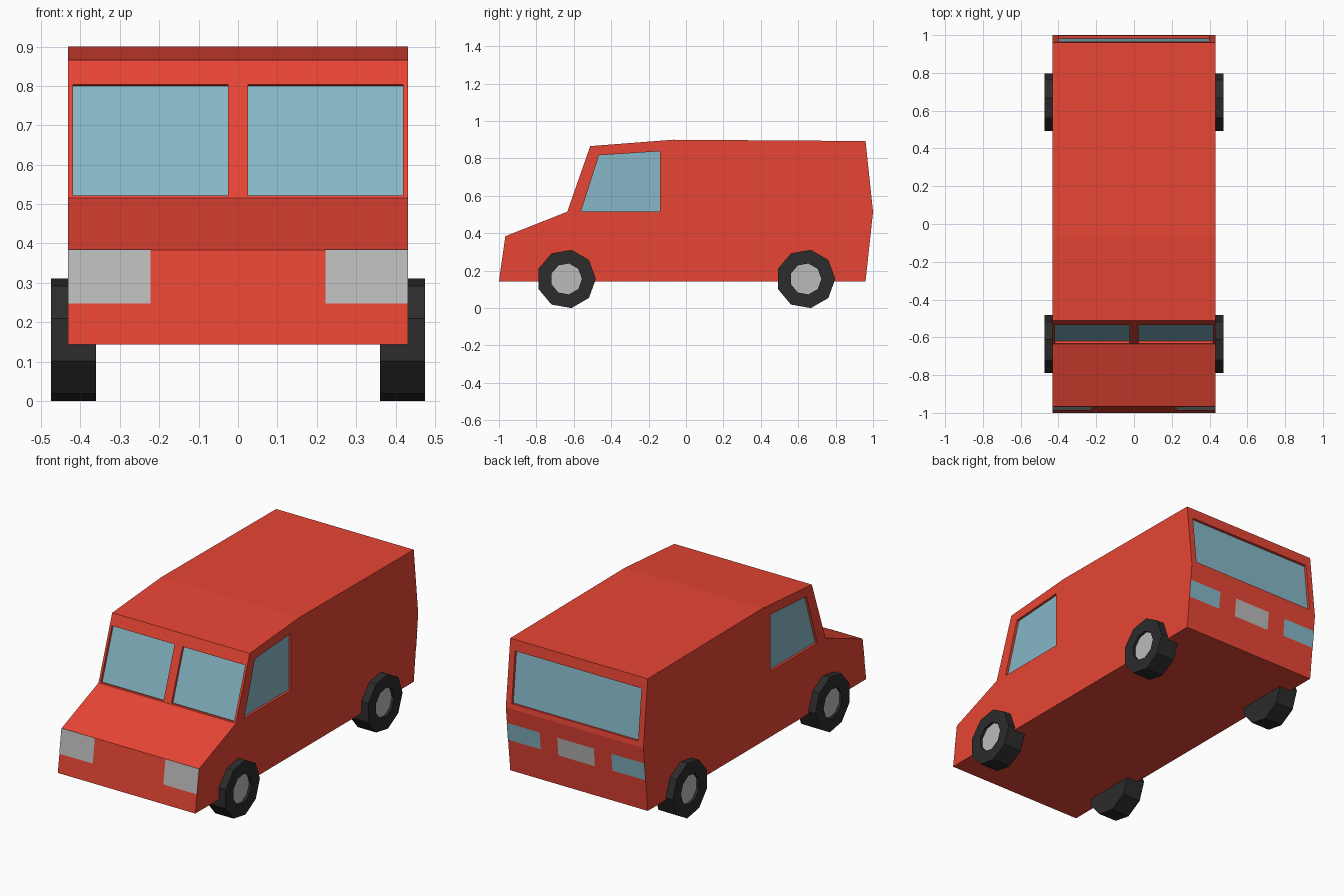
import bpy, bmesh, math
from mathutils import Vector

if "Cube" in bpy.data.objects:
    bpy.data.objects.remove(bpy.data.objects["Cube"])

HALF_W = 0.432
RECESS = 0.015


def material(name, rgb):
    m = bpy.data.materials.new(name)
    m.diffuse_color = (*rgb, 1)
    m.use_nodes = True
    m.node_tree.nodes["Principled BSDF"].inputs["Base Color"].default_value = m.diffuse_color
    return m


RED = material("red_paint", (0.80, 0.06, 0.035))
GLASS = material("glass", (0.24, 0.48, 0.57))
RUBBER = material("rubber", (0.025, 0.025, 0.025))
SILVER = material("silver", (0.5, 0.5, 0.5))


def to_object(name, bm, *mats):
    bmesh.ops.recalc_face_normals(bm, faces=bm.faces)
    mesh = bpy.data.meshes.new(name)
    bm.to_mesh(mesh)
    bm.free()
    for m in mats:
        mesh.materials.append(m)
    obj = bpy.data.objects.new(name, mesh)
    bpy.context.collection.objects.link(obj)
    return obj


def add_prism(bm, low, high):
    a = [bm.verts.new(p) for p in low]
    b = [bm.verts.new(p) for p in high]
    bm.faces.new(a)
    bm.faces.new(b)
    for i in range(len(a)):
        j = (i + 1) % len(a)
        bm.faces.new((a[i], a[j], b[j], b[i]))


def outward(points):
    """Order the points so that the panel faces away from the van's middle."""
    pts = [Vector(p) for p in points]
    n = (pts[1] - pts[0]).cross(pts[2] - pts[0]).normalized()
    if n.dot(pts[0] - Vector((0, 0, 0.5))) < 0:
        pts.reverse()
        n = -n
    return pts, n


def panel(name, points, offset, mat):
    pts, n = outward(points)
    mesh = bpy.data.meshes.new(name)
    mesh.from_pydata([p + n * offset for p in pts], [], [range(len(pts))])
    mesh.materials.append(mat)
    bpy.context.collection.objects.link(bpy.data.objects.new(name, mesh))


def rect_on(a, b, x0, x1, z0, z1):
    """Rectangle lying on the sloped body face between profile points a and b."""
    y = lambda z: a[0] + (b[0] - a[0]) * (z - a[1]) / (b[1] - a[1])
    return [(x0, y(z0), z0), (x1, y(z0), z0), (x1, y(z1), z1), (x0, y(z1), z1)]


# Body: side profile (y, z) extruded across the width
P = [(-1, 0.143), (-0.966, 0.384), (-0.635, 0.515), (-0.512, 0.866),
     (-0.07, 0.9), (0.96, 0.893), (1, 0.515), (0.96, 0.143)]
bm = bmesh.new()
add_prism(bm, [(-HALF_W, y, z) for y, z in P], [(HALF_W, y, z) for y, z in P])
body = to_object("body", bm, RED)

# Windows: recess cut into the body, with a glass pane at the bottom of it
SIDE = [(-0.562, 0.515), (-0.465, 0.817), (-0.14, 0.838), (-0.14, 0.515)]
windows = {"rear_window": rect_on(P[5], P[6], -0.397, 0.397, 0.545, 0.832)}
for side, s in (("left", -1), ("right", 1)):
    windows[side + "_windscreen"] = rect_on(P[2], P[3], s * 0.025, s * 0.419, 0.522, 0.804)
    windows[side + "_door_window"] = [(s * HALF_W, y, z) for y, z in SIDE]

bm = bmesh.new()
for name, points in windows.items():
    pts, n = outward(points)
    add_prism(bm, [p - n * RECESS for p in pts], [p + n * 0.01 for p in pts])
    panel(name, points, 0.001 - RECESS, GLASS)
cutter = to_object("window_cutter", bm, RED)
cutter.hide_render = True
cutter.display_type = 'WIRE'
cut = body.modifiers.new("window_recesses", 'BOOLEAN')
cut.operation = 'DIFFERENCE'
cut.solver = 'EXACT'
cut.object = cutter

# Lamps and rear plate
for side, s in (("left", -1), ("right", 1)):
    panel(side + "_headlight", rect_on(P[0], P[1], s * 0.222, s * HALF_W, 0.247, 0.384), 0.002, SILVER)
    panel(side + "_tail_light", rect_on(P[6], P[7], s * 0.225, s * HALF_W, 0.325, 0.425), 0.002, GLASS)
panel("rear_plate", rect_on(P[6], P[7], -0.115, 0.115, 0.32, 0.425), 0.002, SILVER)


# Wheels: nine-sided tyre with a sunken hub disc
def wheel(name, s, cy):
    bm = bmesh.new()
    R, N = 0.158, 9
    cz = R * math.sin(math.radians(80))
    rings = []
    for x, r in ((0.36, R), (0.475, R), (0.475, 0.084), (0.46, 0.084)):
        rings.append([bm.verts.new((s * x, cy + r * math.cos(math.tau * i / N),
                                    cz + r * math.sin(math.tau * i / N))) for i in range(N)])
    for a, b in zip(rings, rings[1:]):
        for i in range(N):
            j = (i + 1) % N
            bm.faces.new((a[i], a[j], b[j], b[i]))
    bm.faces.new(rings[0])
    bm.faces.new(rings[-1]).material_index = 1
    to_object(name, bm, RUBBER, SILVER)


for side, s in (("left", -1), ("right", 1)):
    wheel("front_wheel_" + side, s, -0.64)
    wheel("rear_wheel_" + side, s, 0.64)
